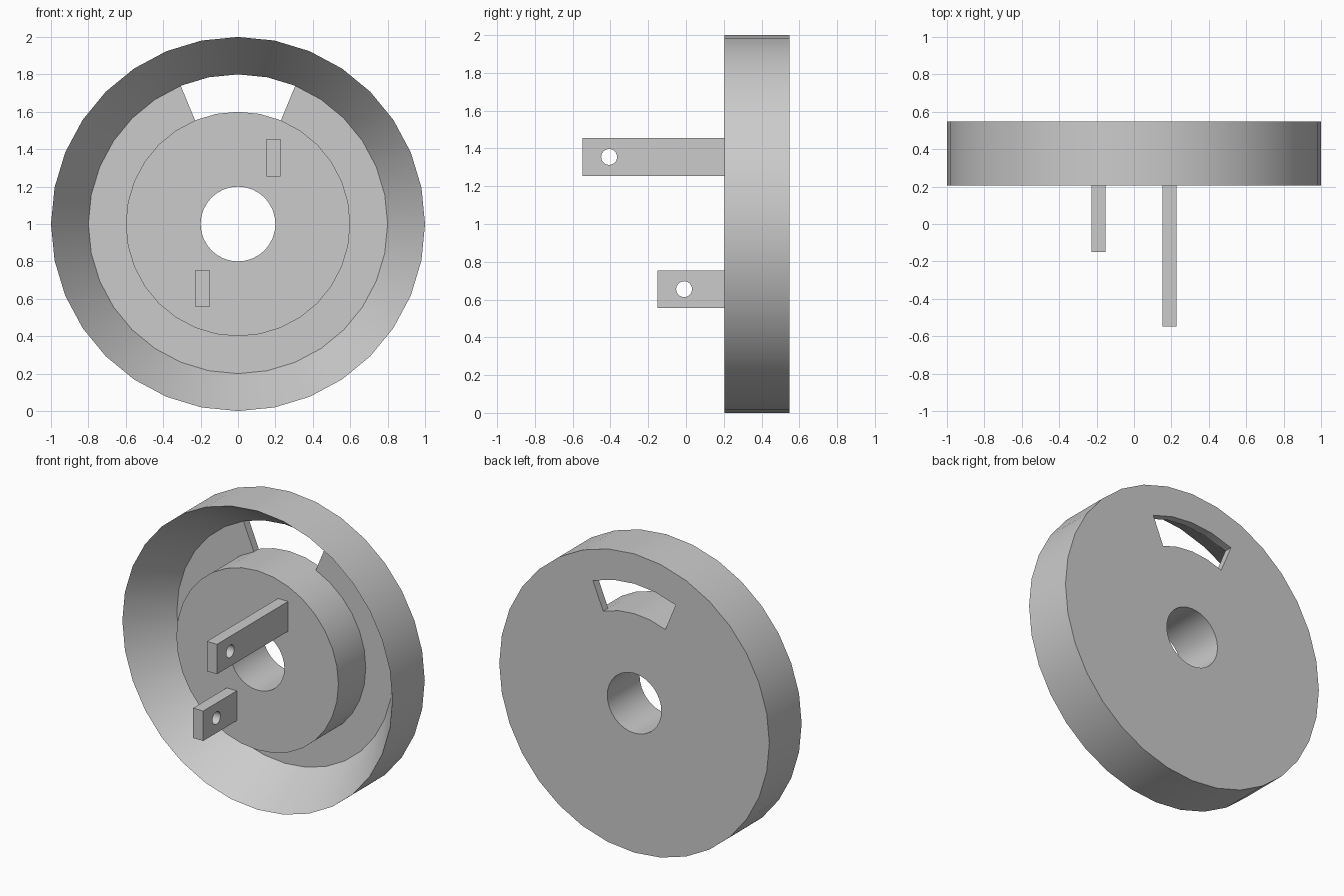
import bpy, bmesh, math

cube = bpy.data.objects.get("Cube")
if cube:
    bpy.data.objects.remove(cube, do_unlink=True)

FRONT, FLOOR, BACK = 0.205, 0.495, 0.547
SIDES = 32

grey = bpy.data.materials.new("plain_grey")
grey.use_nodes = True
grey.diffuse_color = (0.6, 0.6, 0.6, 1)
grey.node_tree.nodes["Principled BSDF"].inputs["Base Color"].default_value = (0.6, 0.6, 0.6, 1)


def smooth(obj):
    bpy.ops.object.select_all(action="DESELECT")
    obj.select_set(True)
    bpy.context.view_layer.objects.active = obj
    bpy.ops.object.shade_smooth_by_angle(angle=math.radians(30))


def build_wheel():
    """Turned dish with a hub, a centre bore and an arc-shaped slot at the top."""
    profile = [(0.2, FRONT), (0.6, FRONT), (0.6, FLOOR), (0.8, FLOOR), (1, FRONT),
               (1, BACK), (0.8, BACK), (0.6, BACK), (0.2, BACK)]
    n = len(profile)
    bm = bmesh.new()
    rings = []
    for i in range(SIDES):
        a = 2 * math.pi * i / SIDES
        rings.append([bm.verts.new((r * math.sin(a), y, 1 + r * math.cos(a)))
                      for r, y in profile])

    solid = [(k, (k + 1) % n) for k in range(n)]
    # in the slot, the floor web is replaced by its inner and outer walls
    slotted = [s for s in solid if s not in ((2, 3), (6, 7))] + [(2, 7), (3, 6)]
    for i in range(SIDES):
        a, b = rings[i], rings[(i + 1) % SIDES]
        in_slot = i < 2 or i >= SIDES - 2
        for j, k in (slotted if in_slot else solid):
            bm.faces.new((a[j], a[k], b[k], b[j]))
    for i in (2, SIDES - 2):
        bm.faces.new([rings[i][k] for k in (2, 3, 6, 7)])

    bmesh.ops.recalc_face_normals(bm, faces=bm.faces)
    mesh = bpy.data.meshes.new("wheel")
    bm.to_mesh(mesh)
    bm.free()
    obj = bpy.data.objects.new("wheel", mesh)
    bpy.context.collection.objects.link(obj)
    mesh.materials.append(grey)
    smooth(obj)


def build_arm(name, x, z, tip):
    """Flat bar standing out of the hub, with a pin hole near its tip."""
    curve = bpy.data.curves.new(name, "CURVE")
    curve.dimensions = "2D"
    curve.fill_mode = "BOTH"
    curve.extrude = 0.0375
    bar = [(tip, z - 0.1), (FRONT, z - 0.1), (FRONT, z + 0.1), (tip, z + 0.1)]
    steps = [2 * math.pi * i / SIDES for i in range(SIDES)]
    hole = [(tip + 0.14 + 0.042 * math.cos(a), z + 0.042 * math.sin(a)) for a in steps]
    for outline in (bar, hole):
        spline = curve.splines.new("POLY")
        spline.points.add(len(outline) - 1)
        for point, (u, v) in zip(spline.points, outline):
            point.co = (u, v, 0, 1)
        spline.use_cyclic_u = True
    obj = bpy.data.objects.new(name, curve)
    bpy.context.collection.objects.link(obj)
    curve.materials.append(grey)
    obj.location.x = x
    obj.rotation_euler = (math.pi / 2, 0, math.pi / 2)
    bpy.ops.object.select_all(action="DESELECT")
    obj.select_set(True)
    bpy.context.view_layer.objects.active = obj
    bpy.ops.object.convert(target="MESH")
    obj = bpy.context.view_layer.objects.active
    # weld the caps to the sides
    bm = bmesh.new()
    bm.from_mesh(obj.data)
    bmesh.ops.remove_doubles(bm, verts=bm.verts, dist=0.0001)
    bmesh.ops.recalc_face_normals(bm, faces=bm.faces)
    bm.to_mesh(obj.data)
    bm.free()
    smooth(obj)


build_wheel()
build_arm("long_arm", 0.19, 1.355, -0.547)
build_arm("short_arm", -0.19, 0.655, -0.15)
